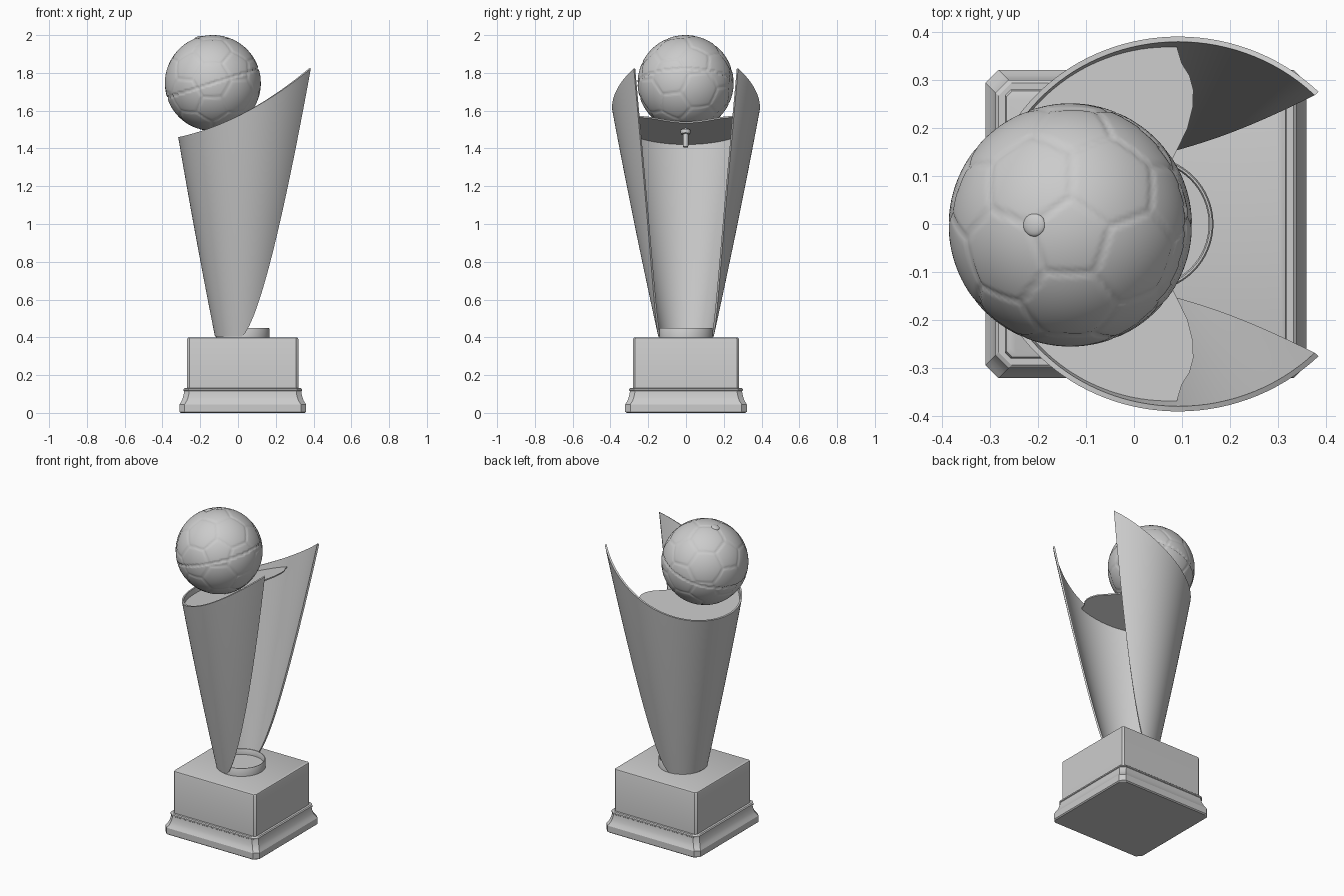
import bpy, bmesh, math
from mathutils import Vector, Matrix

if "Cube" in bpy.data.objects:
    bpy.data.objects.remove(bpy.data.objects["Cube"])

CX = 0.025                                   # centre of base
TILT = Vector((-0.3, 0, 0.954)).normalized() # axis of ball and its seat


def make(name, verts, faces, solid=0, bevel=0, angle=35, fix=True):
    me = bpy.data.meshes.new(name)
    me.from_pydata([tuple(v) for v in verts], [], faces)
    if fix:
        bm = bmesh.new()
        bm.from_mesh(me)
        bmesh.ops.recalc_face_normals(bm, faces=bm.faces)
        bm.to_mesh(me)
        bm.free()
    ob = bpy.data.objects.new(name, me)
    bpy.context.collection.objects.link(ob)
    bpy.ops.object.select_all(action='DESELECT')
    bpy.context.view_layer.objects.active = ob
    ob.select_set(True)
    if solid:
        m = ob.modifiers.new("thickness", 'SOLIDIFY')
        m.thickness, m.offset = solid, -1
        bpy.ops.object.modifier_apply(modifier=m.name)
    bpy.ops.object.shade_smooth_by_angle(angle=math.radians(angle))
    return ob


def stack(name, rings, **kw):
    """Skin a list of equal-length rings, with caps."""
    n = len(rings[0])
    verts = [p for r in rings for p in r]
    faces = [(k*n+i, k*n+(i+1) % n, (k+1)*n+(i+1) % n, (k+1)*n+i)
             for k in range(len(rings)-1) for i in range(n)]
    faces += [tuple(range(n))[::-1], tuple(range(len(verts)-n, len(verts)))]
    return make(name, verts, faces, **kw)


def octagon(hx, c, z):
    hy = hx - 0.013
    q = [(hx, hy-c), (hx-c, hy), (c-hx, hy), (-hx, hy-c),
         (-hx, c-hy), (c-hx, -hy), (hx-c, -hy), (hx, c-hy)]
    return [(CX+x, y, z) for x, y in q]


def lathe(name, profile, origin, axis=Vector((0, 0, 1)), n=64):
    rot = axis.to_track_quat('Z', 'Y').to_matrix()
    o = Vector(origin)
    rings = [[o + rot @ Vector((r*math.cos(2*math.pi*i/n), r*math.sin(2*math.pi*i/n), z))
              for i in range(n)] for r, z in profile]
    return stack(name, rings)


# Plinth: flared moulding and block
foot = [(.328, 0), (.335, .006), (.335, .045), (.330, .053), (.323, .064), (.317, .08),
        (.312, .1), (.310, .115), (.314, .118), (.314, .126), (.308, .131)]
stack("base_moulding", [octagon(h, .027, z) for h, z in foot], angle=25)
stack("base_block", [octagon(h, .012, z) for h, z in
                     [(.294, .12), (.294, .39), (.291, .397), (.284, .4)]])

# Shallow dish at the foot of the cup
lathe("foot_ring", [(.141, .395), (.141, .445), (.138, .45), (.134, .45),
                    (.131, .445), (.131, .415)], (CX, 0, 0))


# Open flared cup: a cone wall trimmed by a slanted top and two curved side edges
def radius(z):
    h = z - .41
    return .148 + .22*h - .014*h*h


def centre(z):
    return .025 + .021*(z - .41)


def top(x):
    d = x + .315
    return 1.46 + .218*d + .428*d*d


def side_angle(v):
    z = .405 + 1.415*v
    x = .02 + .365*v**.72
    return math.acos(max(-1, min(1, (centre(z) - x)/radius(z))))


NS, NV = 96, 56
verts = []
for j in range(NV+1):
    v = (j/NV)**1.2
    for i in range(NS+1):
        th = side_angle(v)*(2*i/NS - 1)
        z = 1.5
        for _ in range(25):
            zt = top(centre(z) - radius(z)*math.cos(th))
            z = .405 + v*(zt - .405)
        verts.append((centre(z) - radius(z)*math.cos(th), radius(z)*math.sin(th), z))
W = NS+1
faces = [(j*W+i, (j+1)*W+i, (j+1)*W+i+1, j*W+i+1) for j in range(NV) for i in range(NS)]
make("cup_shell", verts, faces, solid=.011, fix=False)


# Slanted seat plate inside the cup, with a notched front edge
def plate_z(x):
    return 1.425 + .34*(x + .31)


half = []
for i in range(33):
    th = math.radians(96)*i/32
    z = 1.45
    for _ in range(20):
        r = radius(z) - .007
        x = centre(z) - r*math.cos(th)
        z = plate_z(x)
    half.append((x, r*math.sin(th)))
half += [(.10, .335), (.116, .31), (.124, .28), (.123, .245), (.112, .2),
         (.09, .155), (.062, .1), (.042, .05), (.035, 0)]
outline = half + [(x, -y) for x, y in half[-2:0:-1]]
outline = [(x, y, plate_z(x)) for x, y in outline]
stack("seat_plate", [[(x, y, z-.008) for x, y, z in outline], outline])

# Ball: 32-panel seams pressed into a sphere, plus an equatorial joint
R, C = .254, Vector((-.133, -.002, 1.746))
bm = bmesh.new()
bmesh.ops.create_icosphere(bm, subdivisions=1, radius=1)
spin = Matrix.Rotation(.12, 3, 'X') @ Matrix.Rotation(.3, 3, 'Z')
panels = [spin @ v.co.normalized() for v in bm.verts]
panels = [p/1.0267 for p in panels] + \
         [spin @ f.calc_center_median().normalized() for f in bm.faces]
bm.free()

bm = bmesh.new()
bmesh.ops.create_icosphere(bm, subdivisions=6, radius=1)
for v in bm.verts:
    p = v.co.normalized()
    d = sorted(p.dot(n) for n in panels)
    groove = .004*math.exp(-((d[-1]-d[-2])/.014)**2)
    if abs(p.dot(TILT)) < .016:
        groove = .007
    v.co = C + p*(R - groove)
me = bpy.data.meshes.new("ball")
bm.to_mesh(me)
bm.free()
ball = bpy.data.objects.new("ball", me)
bpy.context.collection.objects.link(ball)
me.shade_smooth()

# Cap nub on top of the ball and the fixing bolt under the plate
dome = [(.024*math.cos(a), .009*math.sin(a)) for a in [math.pi/2*k/7 for k in range(7)]]
lathe("ball_nub", [(.024, -.012)] + dome + [(.001, .009)], C + TILT*(R-.003), TILT, 32)
lathe("fixing_bolt", [(.012, -.355), (.014, -.35), (.014, -.285), (.024, -.283),
                      (.026, -.275), (.026, -.262), (.012, -.258), (.012, -.22)], C, TILT, 32)
